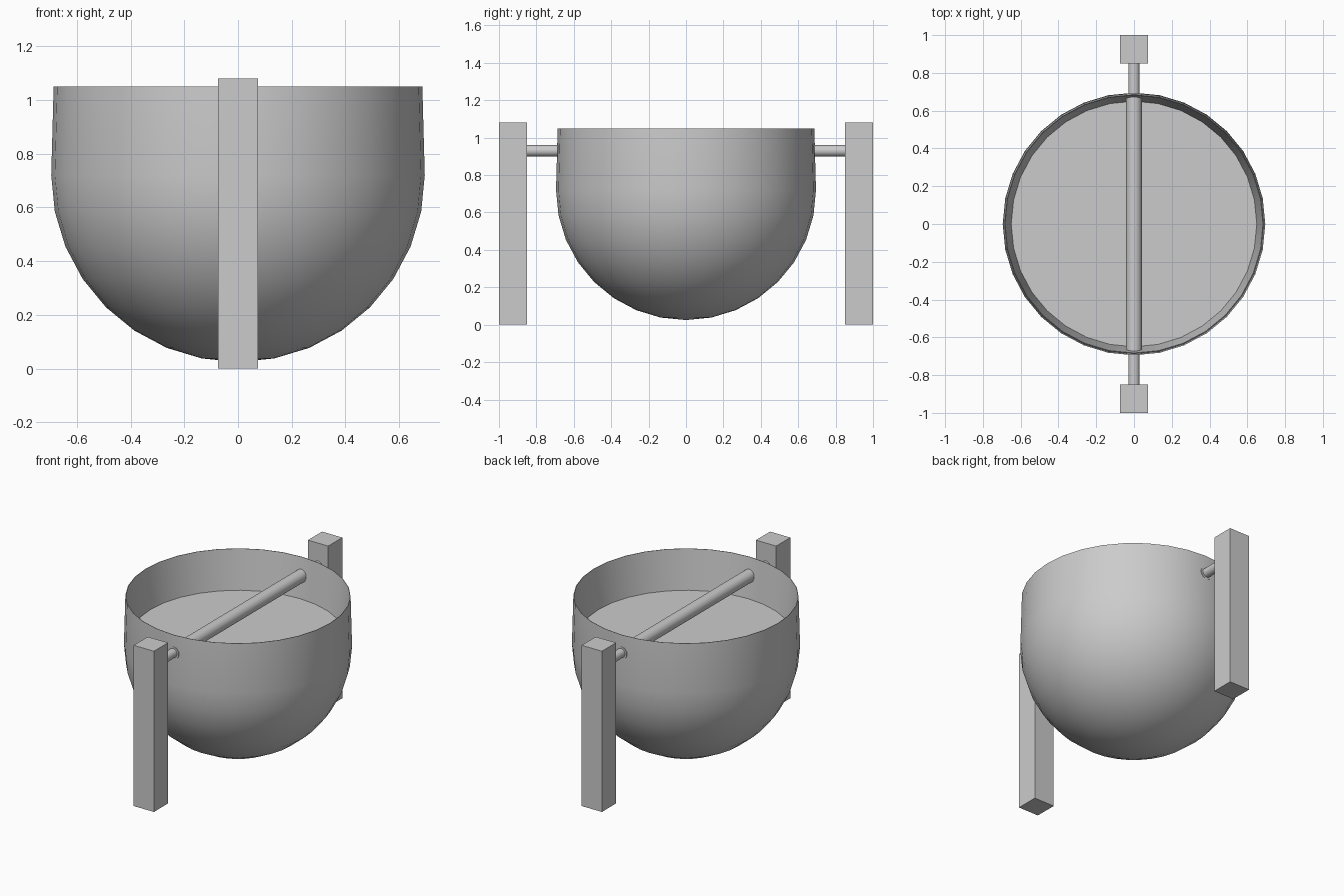
import bpy, bmesh
from math import sin, cos, pi, radians

if "Cube" in bpy.data.objects:
    bpy.data.objects.remove(bpy.data.objects["Cube"])

SEG = 32


def smooth(obj):
    bpy.ops.object.select_all(action='DESELECT')
    obj.select_set(True)
    bpy.context.view_layer.objects.active = obj
    bpy.ops.object.shade_smooth_by_angle(angle=radians(30))


def lathe(name, profile):
    # spin an (r, z) profile that starts and ends on the axis
    bm = bmesh.new()
    rows = []
    for r, z in profile:
        n = SEG if r > 0 else 1
        rows.append([bm.verts.new((r * cos(2 * pi * i / SEG), r * sin(2 * pi * i / SEG), z))
                     for i in range(n)])
    for a, b in zip(rows, rows[1:]):
        for i in range(SEG):
            j = (i + 1) % SEG
            if len(a) == 1:
                bm.faces.new((a[0], b[j], b[i]))
            elif len(b) == 1:
                bm.faces.new((a[i], a[j], b[0]))
            else:
                bm.faces.new((a[i], a[j], b[j], b[i]))
    bmesh.ops.recalc_face_normals(bm, faces=bm.faces)
    mesh = bpy.data.meshes.new(name)
    bm.to_mesh(mesh)
    bm.free()
    obj = bpy.data.objects.new(name, mesh)
    bpy.context.collection.objects.link(obj)
    smooth(obj)
    return obj


def rod(name, radius, y0, y1, z=0.93):
    bpy.ops.mesh.primitive_cylinder_add(vertices=SEG, radius=radius, depth=abs(y1 - y0),
                                        location=(0, (y0 + y1) / 2, z),
                                        rotation=(pi / 2, 0, 0))
    obj = bpy.context.object
    obj.name = name
    smooth(obj)


# Bowl: half sphere, slightly tapered wall, thin rim, sloped inside, flat fill
R, CZ = 0.695, 0.72
profile = [(R * sin(k * pi / 16), CZ - R * cos(k * pi / 16)) for k in range(9)]
profile += [(0.686, 1.05), (0.683, 1.05), (0.65, 0.785), (0, 0.785)]
lathe("bowl", profile)

# Thick sleeve across the bowl
rod("bowl_sleeve", 0.042, -0.69, 0.69)

# Thin axle ends and square posts on both sides
for side, s in (("front", -1), ("back", 1)):
    rod(side + "_axle", 0.03, s * 0.66, s * 0.88)
    bpy.ops.mesh.primitive_cube_add(size=1, location=(0, s * 0.925, 0.54))
    post = bpy.context.object
    post.name = side + "_post"
    post.scale = (0.15, 0.15, 1.08)
